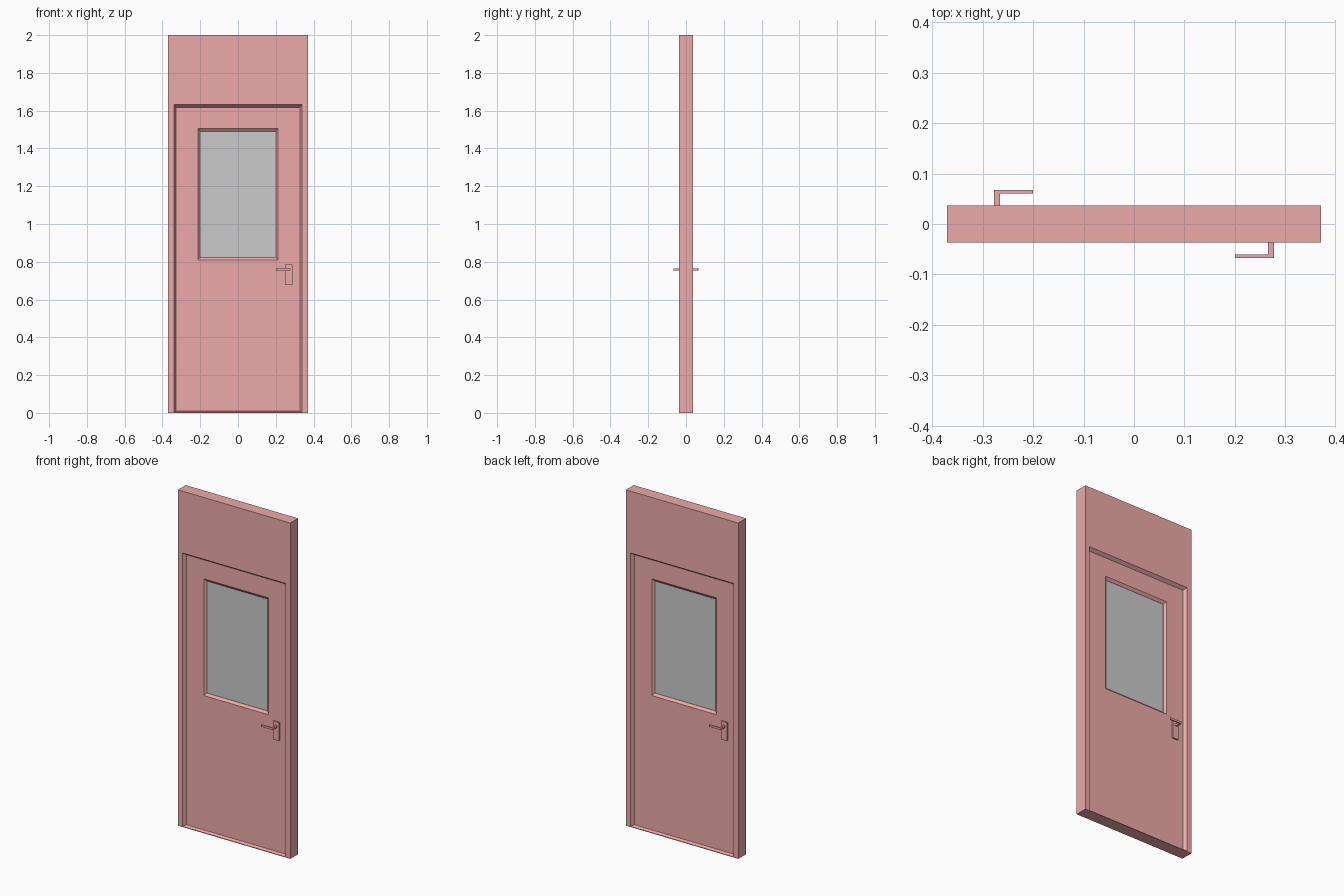
import bpy, bmesh
from mathutils import Matrix

if "Cube" in bpy.data.objects:
    bpy.data.objects.remove(bpy.data.objects["Cube"])

paint = bpy.data.materials.new("door_paint")
paint.diffuse_color = (0.85, 0.40, 0.40, 1)
paint.use_nodes = True
paint.node_tree.nodes["Principled BSDF"].inputs["Base Color"].default_value = paint.diffuse_color


def finish(name, bm, coloured=True):
    bmesh.ops.recalc_face_normals(bm, faces=bm.faces[:])
    me = bpy.data.meshes.new(name)
    bm.to_mesh(me)
    bm.free()
    ob = bpy.data.objects.new(name, me)
    bpy.context.collection.objects.link(ob)
    if coloured:
        me.materials.append(paint)
    return ob


def rect_frame(name, rects):
    """Closed frame: rects are (half width, bottom, top, half depth), outside to inside."""
    bm = bmesh.new()
    section = [(r, -1) for r in rects] + [(r, 1) for r in reversed(rects)]
    rings = []
    for (hw, z0, z1, d), s in section:
        corners = [(-hw, z0), (hw, z0), (hw, z1), (-hw, z1)]
        rings.append([bm.verts.new((x, s * d, z)) for x, z in corners])
    for i, a in enumerate(rings):
        b = rings[(i + 1) % len(rings)]
        for k in range(4):
            n = (k + 1) % 4
            bm.faces.new((a[k], a[n], b[n], b[k]))
    return finish(name, bm)


def box(bm, x0, x1, y0, y1, z0, z1):
    m = Matrix.Translation(((x0 + x1) / 2, (y0 + y1) / 2, (z0 + z1) / 2))
    m = m @ Matrix.Diagonal((x1 - x0, y1 - y0, z1 - z0, 1))
    bmesh.ops.create_cube(bm, size=1, matrix=m)


# Surround with the tall header and sloping reveal
rect_frame("door_surround", [(0.37, 0, 2, 0.0365),
                             (0.34, 0.004, 1.632, 0.0365),
                             (0.328, 0.01, 1.618, 0.018)])

# Door leaf with a sloping window opening
rect_frame("door_leaf", [(0.328, 0.01, 1.618, 0.018),
                         (0.213, 0.81, 1.505, 0.018),
                         (0.20, 0.823, 1.490, 0.006)])

# Window pane
bm = bmesh.new()
box(bm, -0.20, 0.20, -0.005, 0.005, 0.823, 1.490)
finish("window_pane", bm, coloured=False)

# Handles: the back one is the front one turned half way round
lever = [(0.277, -0.02), (0.277, -0.067), (0.20, -0.067),
         (0.20, -0.060), (0.265, -0.060), (0.265, -0.02)]
for side, turn in (("front", 0), ("back", 3.14159265)):
    spin = Matrix.Rotation(turn, 4, 'Z')

    # Backplate
    bm = bmesh.new()
    box(bm, 0.25, 0.288, -0.027, -0.015, 0.677, 0.785)
    bmesh.ops.transform(bm, matrix=spin, verts=bm.verts[:])
    finish(side + "_handle_plate", bm)

    # L-shaped lever
    bm = bmesh.new()
    face = bm.faces.new([bm.verts.new((x, y, 0.753)) for x, y in lever])
    out = bmesh.ops.extrude_face_region(bm, geom=[face])
    top = [v for v in out["geom"] if isinstance(v, bmesh.types.BMVert)]
    bmesh.ops.translate(bm, vec=(0, 0, 0.012), verts=top)
    bmesh.ops.transform(bm, matrix=spin, verts=bm.verts[:])
    finish(side + "_handle_lever", bm)
